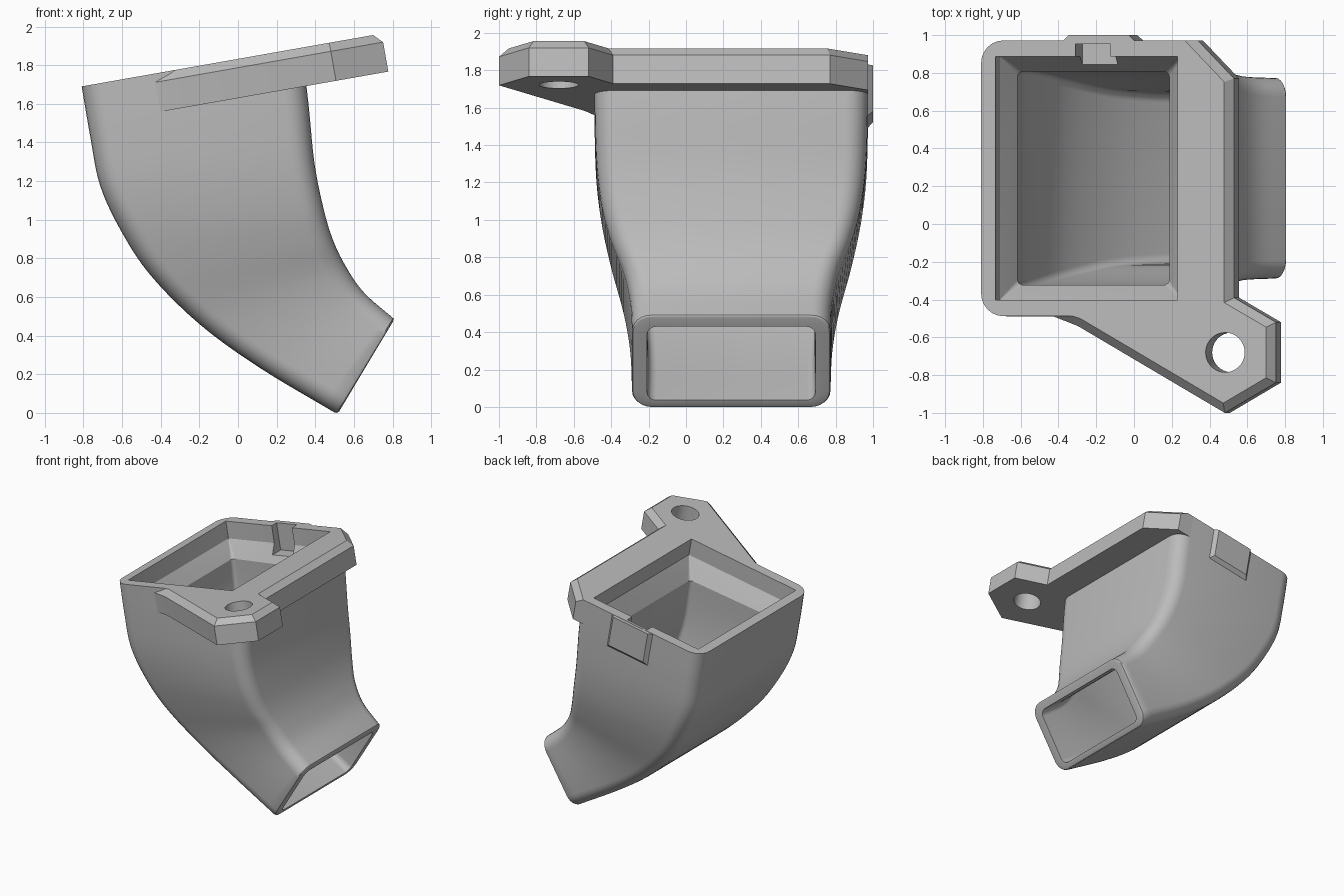
import bpy, bmesh, math
from mathutils import Vector

if "Cube" in bpy.data.objects:
    bpy.data.objects.remove(bpy.data.objects["Cube"], do_unlink=True)

grey = bpy.data.materials.new("grey_plastic")
grey.use_nodes = True
grey.diffuse_color = (0.5, 0.5, 0.5, 1)
grey.node_tree.nodes["Principled BSDF"].inputs["Base Color"].default_value = (0.5, 0.5, 0.5, 1)

TILT = math.radians(10)
MID = 0.242      # y of the duct centre
TOP = 1.833      # height of the tilted top plane at x = 0


def tilted(u, y, w):
    """Point in the frame of the tilted top plane."""
    c, s = math.cos(TILT), math.sin(TILT)
    return Vector((u * c - w * s, y, TOP + u * s + w * c))


def loft(name, rings, loop=False, chamfer=None):
    """Skin a list of equal rings; close it as a loop or with end caps."""
    bm = bmesh.new()
    vs = [[bm.verts.new(p) for p in ring] for ring in rings]
    n = len(vs[0])
    pairs = list(zip(vs, vs[1:])) + ([(vs[-1], vs[0])] if loop else [])
    for a, b in pairs:
        for i in range(n):
            j = (i + 1) % n
            bm.faces.new((a[i], a[j], b[j], b[i]))
    if not loop:
        bm.faces.new(vs[0])
        bm.faces.new(vs[-1])
    bmesh.ops.recalc_face_normals(bm, faces=bm.faces)
    if chamfer:
        first, last, size = chamfer
        edges = [bm.edges.get((vs[0][i], vs[0][i + 1])) for i in range(first, last)]
        bmesh.ops.bevel(bm, geom=edges, offset=size, segments=1, affect='EDGES')
    mesh = bpy.data.meshes.new(name)
    bm.to_mesh(mesh)
    bm.free()
    mesh.materials.append(grey)
    obj = bpy.data.objects.new(name, mesh)
    bpy.context.collection.objects.link(obj)
    return obj


def activate(obj):
    bpy.ops.object.select_all(action='DESELECT')
    obj.select_set(True)
    bpy.context.view_layer.objects.active = obj


def cut(obj, cutter):
    mod = obj.modifiers.new("cut", 'BOOLEAN')
    mod.operation = 'DIFFERENCE'
    mod.solver = 'EXACT'
    mod.object = cutter
    activate(obj)
    bpy.ops.object.modifier_apply(modifier=mod.name)
    bpy.data.objects.remove(cutter, do_unlink=True)


def section(a, b, half, r):
    """Rounded rectangle spanned by the line a-b and the y axis."""
    a, b = Vector(a), Vector(b)
    d = (b - a).normalized()
    length = (b - a).length
    pts = []
    corners = [(length - r, half - r), (r, half - r), (r, r - half), (length - r, r - half)]
    for k, (s, y) in enumerate(corners):
        for i in range(7):
            t = math.pi / 2 * (k + i / 6)
            p = a + d * (s + r * math.cos(t))
            pts.append(Vector((p.x, MID + y + r * math.sin(t), p.y)))
    return pts


def flat(u, w):
    p = tilted(u, 0, w)
    return (p.x, p.z)


# Duct stations: outer bend (x, z), inner bend (x, z), half width
stations = [
    (*flat(-0.822, 0), *flat(0.335, 0), 0.73),
    (-0.765, 1.43, 0.365, 1.60, 0.73),
    (-0.715, 1.18, 0.395, 1.30, 0.72),
    (-0.61, 0.95, 0.44, 1.07, 0.69),
    (-0.455, 0.715, 0.49, 0.90, 0.64),
    (-0.20, 0.46, 0.56, 0.755, 0.575),
    (0.11, 0.235, 0.655, 0.62, 0.54),
    (0.515, -0.007, 0.81, 0.485, 0.53),
]


def station(t):
    """Catmull-Rom blend between the stations."""
    i = min(int(t), len(stations) - 2)
    f = t - i
    p1, p2 = stations[i], stations[i + 1]
    p0 = stations[i - 1] if i else [2 * a - b for a, b in zip(p1, p2)]
    p3 = stations[i + 2] if i + 2 < len(stations) else [2 * b - a for a, b in zip(p1, p2)]
    v = [0.5 * (2 * b + (c - a) * f + (2 * a - 5 * b + 4 * c - d) * f * f
                + (3 * b - a - 3 * c + d) * f ** 3)
         for a, b, c, d in zip(p0, p1, p2, p3)]
    return Vector(v[:2]), Vector(v[2:4]), v[4]


def inset(t, ta, tb, ty, r):
    a, b, half = station(t)
    d = (b - a).normalized()
    return section(a + d * ta, b - d * tb, half - ty, r)


LAST = len(stations) - 1
STEPS = 5
rings = []
# outer skin, with a small rounded end lip
for k in range(LAST * STEPS):
    t = k / STEPS
    rings.append(inset(t, 0, 0, 0, 0.12 - 0.02 * t / LAST))
rings.append(inset(LAST - 0.04, 0, 0, 0, 0.1))
rings.append(inset(LAST - 0.012, 0.005, 0.005, 0.005, 0.098))
rings.append(inset(LAST, 0.018, 0.018, 0.018, 0.09))
# inner skin, walls thickening upward
for k in range(LAST * STEPS, STEPS - 1, -1):
    t = k / STEPS
    f = (LAST - t) / (LAST - 1)
    rings.append(inset(t, 0.05 + 0.1 * f, 0.065 + 0.115 * f, 0.08 + 0.085 * f, 0.05 - 0.02 * f))
# square pocket in the top
for w in (-0.14, 0):
    rings.append(section(flat(-0.745, w), flat(0.235, w), 0.645, 0.004))
duct = loft("duct", rings, loop=True)


def box(name, u0, u1, y0, y1, w0, w1):
    return loft(name, [[tilted(u, y, w) for u, y in ((u0, y0), (u1, y0), (u1, y1), (u0, y1))]
                       for w in (w0, w1)])


# Slot in the back wall of the pocket
cut(duct, box("slot_cutter", -0.315, -0.125, 0.77, 0.952, 0.1, -0.22))

# Mounting flange with ear
outline = [(0.15, 0.972), (0.335, 0.972), (0.53, 0.77), (0.53, -0.39), (0.755, -0.52),
           (0.755, -0.84), (0.48, -1.0), (-0.31, -0.54), (-0.49, -0.47),
           (-0.49, -0.44), (0.27, -0.44), (0.27, 0.93), (0.15, 0.93)]
flange = loft("mounting_flange", [[tilted(u, y, w) for u, y in outline] for w in (0, -0.2)],
              chamfer=(1, 8, 0.045))

# Screw hole through the ear
circle = [(0.49 + 0.105 * math.cos(i * math.pi / 20), -0.68 + 0.105 * math.sin(i * math.pi / 20))
          for i in range(40)]
cut(flange, loft("hole_cutter", [[tilted(u, y, w) for u, y in circle] for w in (0.1, -0.4)]))


# Tab on the back wall, with sloped edges
def tab_ring(y, m):
    return [tilted(u, y, w) for u, w in
            ((-0.38 + m, -0.002), (0 - m, -0.002), (0 - m, -0.28 + m), (-0.38 + m, -0.28 + m))]


tab = loft("back_tab", [tab_ring(0.96, 0), tab_ring(0.972, 0), tab_ring(1.0, 0.028)])

for obj in (duct, flange, tab):
    activate(obj)
    bpy.ops.object.shade_smooth_by_angle(angle=math.radians(28))
